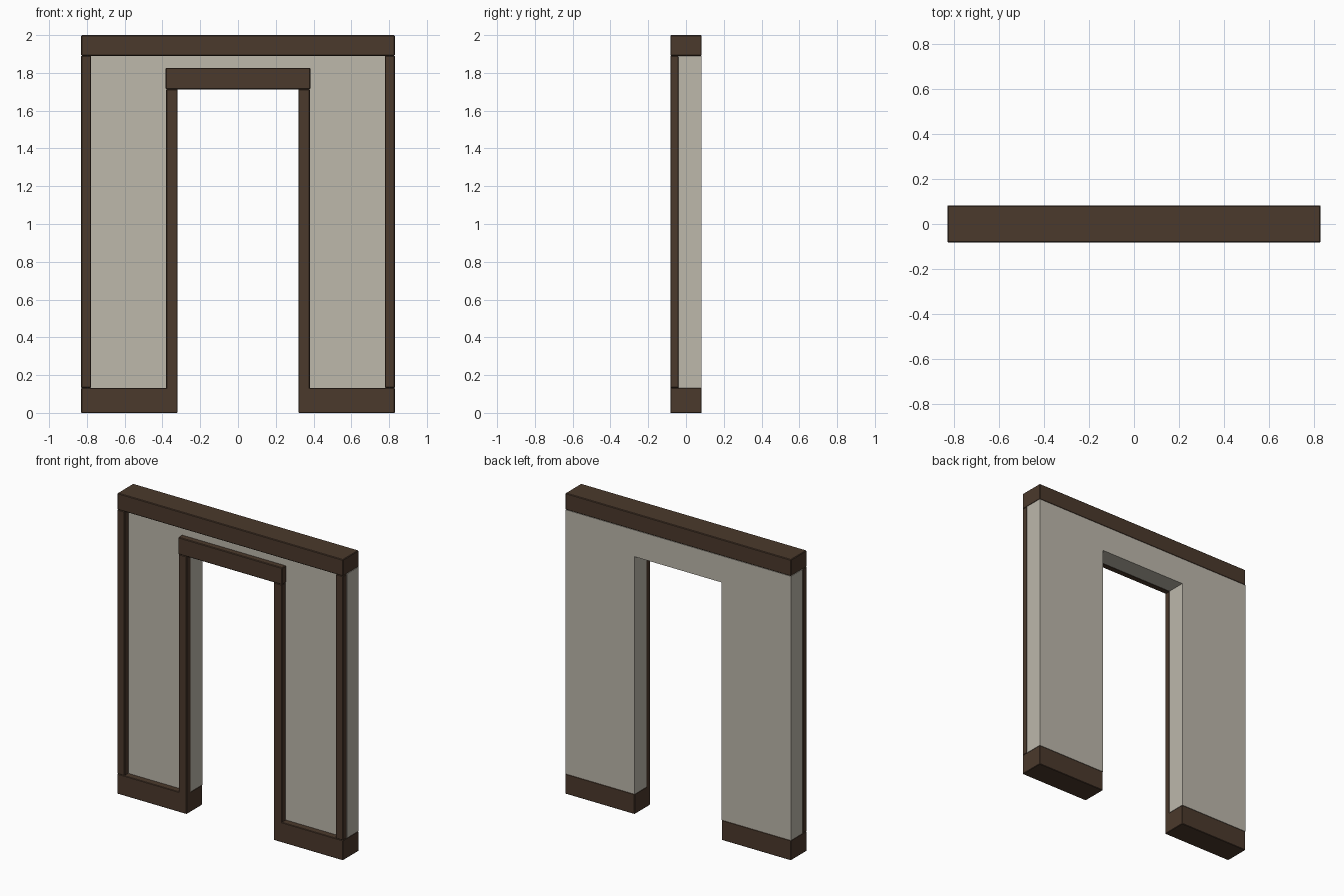
import bpy, bmesh
from mathutils import Vector

if "Cube" in bpy.data.objects:
    bpy.data.objects.remove(bpy.data.objects["Cube"])

HX, HY = 0.83, 0.083          # outer half width and half depth
FY = -0.04                    # plane between front timber and plaster
OX, PX = 0.32, 0.38           # doorway half width, outer side of door post
SOLE, LINTEL, TOP = 0.133, 1.713, 1.89


def material(name, col):
    m = bpy.data.materials.new(name)
    m.diffuse_color = (*col, 1)
    m.use_nodes = True
    m.node_tree.nodes["Principled BSDF"].inputs["Base Color"].default_value = m.diffuse_color
    return m


wood = material("dark timber", (0.070, 0.041, 0.025))
plaster = material("pale plaster", (0.51, 0.48, 0.41))


def finish(name, bm, mat, bevel=0.0):
    bmesh.ops.recalc_face_normals(bm, faces=bm.faces)
    me = bpy.data.meshes.new(name)
    bm.to_mesh(me)
    bm.free()
    me.materials.append(mat)
    ob = bpy.data.objects.new(name, me)
    bpy.context.collection.objects.link(ob)
    if bevel:
        b = ob.modifiers.new("worn edges", "BEVEL")
        b.width, b.segments = bevel, 1
    return ob


def box_mesh(lo, hi):
    bm = bmesh.new()
    bmesh.ops.create_cube(bm, size=1)
    for v in bm.verts:
        v.co = Vector([hi[i] if v.co[i] > 0 else lo[i] for i in range(3)])
    return bm


# plaster wall: doorway-shaped profile with depth
bm = bmesh.new()
pts = [(-HX, SOLE), (-OX, SOLE), (-OX, LINTEL), (OX, LINTEL),
       (OX, SOLE), (HX, SOLE), (HX, TOP), (-HX, TOP)]
face = bm.faces.new([bm.verts.new((x, FY, z)) for x, z in pts])
ext = bmesh.ops.extrude_face_region(bm, geom=[face], use_keep_orig=True)
bmesh.ops.translate(bm, vec=(0, HY - FY, 0),
                    verts=[g for g in ext["geom"] if isinstance(g, bmesh.types.BMVert)])
finish("plaster_wall", bm, plaster)

# top beam and door lintel
finish("top_beam", box_mesh((-HX, -HY, TOP), (HX, HY, 2.0)), wood, 0.004)
finish("door_lintel", box_mesh((-PX - 0.003, -HY, LINTEL), (PX + 0.003, FY, 1.826)), wood, 0.004)

for side, s in (("left", -1), ("right", 1)):
    # outer post
    xs = sorted((s * HX, s * 0.777))
    finish(side + "_outer_post", box_mesh((xs[0], -HY, SOLE), (xs[1], FY, TOP)), wood, 0.003)

    # sole beam with the door post rising from its front inner corner
    xs = sorted((s * HX, s * OX))
    bm = box_mesh((xs[0], -HY, 0), (xs[1], HY, SOLE))
    for co, no in (((s * PX, 0, 0), (1, 0, 0)), ((0, FY, 0), (0, 1, 0))):
        bmesh.ops.bisect_plane(bm, geom=bm.verts[:] + bm.edges[:] + bm.faces[:],
                               plane_co=co, plane_no=no)
    bm.normal_update()
    corner = [f for f in bm.faces if f.normal.z > 0.9
              and abs(f.calc_center_median().x) < PX and f.calc_center_median().y < FY]
    ext = bmesh.ops.extrude_face_region(bm, geom=corner)
    bmesh.ops.translate(bm, vec=(0, 0, LINTEL - SOLE),
                        verts=[g for g in ext["geom"] if isinstance(g, bmesh.types.BMVert)])
    bmesh.ops.dissolve_limit(bm, angle_limit=0.02, verts=bm.verts[:], edges=bm.edges[:])
    finish(side + "_sole_and_door_post", bm, wood, 0.003)
